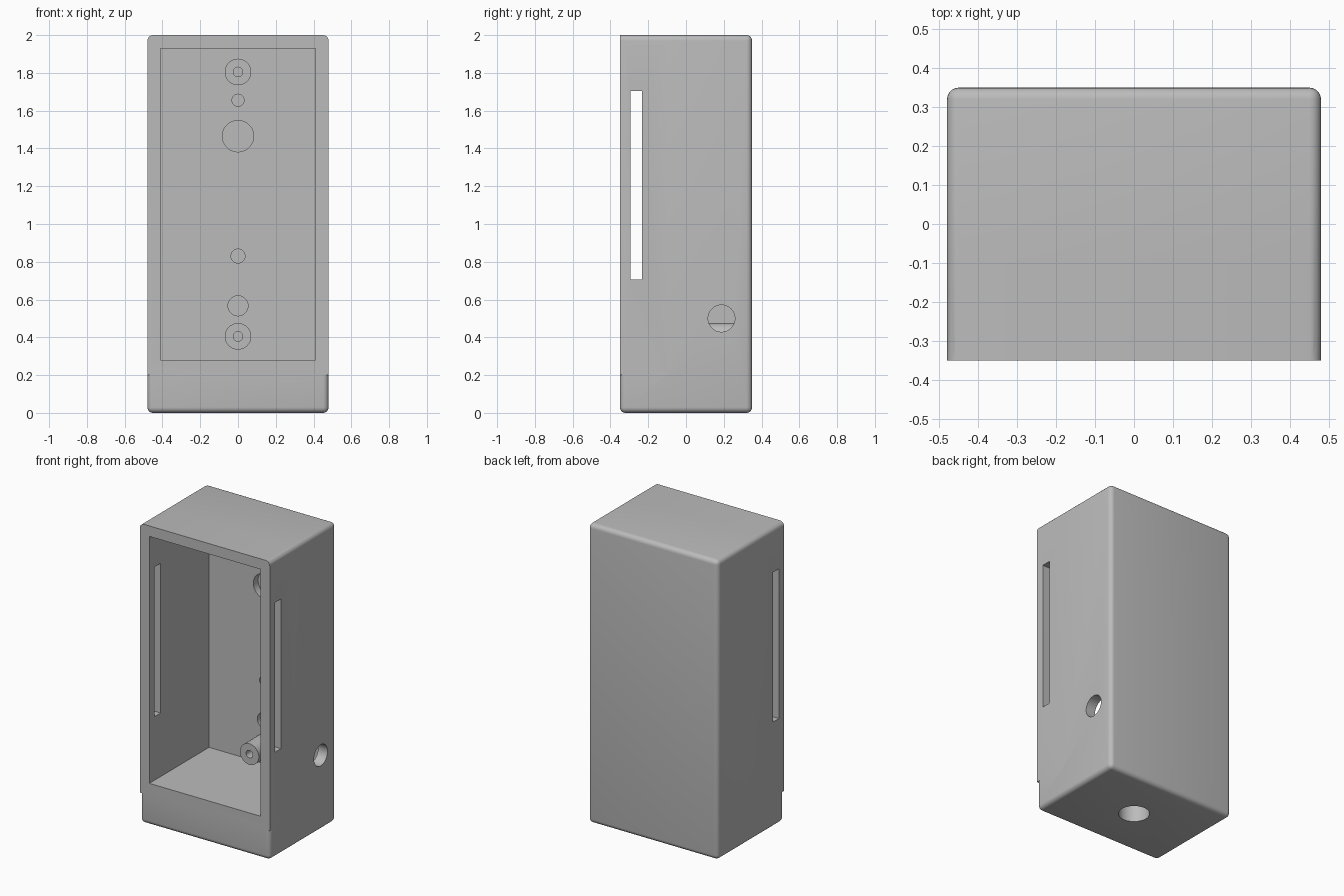
import bpy, bmesh
from mathutils import Matrix, Vector

if "Cube" in bpy.data.objects:
    bpy.data.objects.remove(bpy.data.objects["Cube"], do_unlink=True)

W, D, H = 0.48, 0.35, 2.0      # half width, half depth, height
FILLET = 0.03
BACK = 0.28                    # inner face of the back wall

grey = bpy.data.materials.new("plain_grey")
grey.use_nodes = True
grey.diffuse_color = (0.5, 0.5, 0.5, 1)
grey.node_tree.nodes["Principled BSDF"].inputs["Base Color"].default_value = (0.5, 0.5, 0.5, 1)


def finish(name, bm):
    bmesh.ops.recalc_face_normals(bm, faces=bm.faces)
    mesh = bpy.data.meshes.new(name)
    bm.to_mesh(mesh)
    bm.free()
    mesh.materials.append(grey)
    obj = bpy.data.objects.new(name, mesh)
    bpy.context.collection.objects.link(obj)
    return obj


def box(name, low, high, rounded=None):
    """Box between two corners; rounded(edge) picks the edges to fillet."""
    low, high = Vector(low), Vector(high)
    bm = bmesh.new()
    bmesh.ops.create_cube(bm, size=1)
    for v in bm.verts:
        v.co = (low + high) / 2 + v.co * (high - low)
    if rounded:
        bmesh.ops.bevel(bm, geom=[e for e in bm.edges if rounded(e)], offset=FILLET,
                        segments=5, profile=0.5, affect='EDGES')
    return finish(name, bm)


def rod(name, start, end, radius):
    """Cylinder running from start to end."""
    start, end = Vector(start), Vector(end)
    axis = end - start
    turn = axis.to_track_quat('Z', 'Y').to_matrix().to_4x4()
    bm = bmesh.new()
    bmesh.ops.create_cone(bm, cap_ends=True, segments=48, radius1=radius, radius2=radius,
                          depth=axis.length,
                          matrix=Matrix.Translation((start + end) / 2) @ turn)
    return finish(name, bm)


def combine(target, tool, operation):
    mod = target.modifiers.new(operation.lower(), 'BOOLEAN')
    mod.operation = operation
    mod.solver = 'EXACT'
    mod.object = tool
    bpy.context.view_layer.objects.active = target
    bpy.ops.object.modifier_apply(modifier=mod.name)
    bpy.data.objects.remove(tool, do_unlink=True)


# Filleted block, with a square front rim above the rounded foot
case = box("enclosure", (-W, -D, 0), (W, D, H), lambda e: True)
rim = box("front_rim", (-W, -D, 0.2), (W, -0.1, H),
          lambda e: all(v.co.z > 1.9 for v in e.verts)
          and abs(e.verts[0].co.x - e.verts[1].co.x) < 0.01)
combine(case, rim, 'UNION')

# Open cavity
combine(case, box("cavity", (-0.41, -0.5, 0.28), (0.41, BACK, 1.93)), 'DIFFERENCE')

# Screw posts on the back wall
for z in (0.405, 1.805):
    combine(case, rod("screw_post", (0, 0.12, z), (0, BACK + 0.02, z), 0.07), 'UNION')
    combine(case, rod("screw_hole", (0, 0, z), (0, BACK, z), 0.025), 'DIFFERENCE')

# Round pockets in the back wall
for z, radius in ((1.655, 0.032), (1.465, 0.083), (0.83, 0.037), (0.567, 0.053)):
    combine(case, rod("pocket", (0, 0.2, z), (0, BACK + 0.05, z), radius), 'DIFFERENCE')

# Slots through both side walls
combine(case, box("side_slots", (-0.6, -0.295, 0.705), (0.6, -0.232, 1.705)), 'DIFFERENCE')

# Cable hole in the left wall and mounting socket underneath
combine(case, rod("cable_hole", (0.3, 0.188, 0.5), (0.6, 0.188, 0.5), 0.071), 'DIFFERENCE')
combine(case, rod("mount_socket", (0, 0, -0.1), (0, 0, 0.2), 0.095), 'DIFFERENCE')

# Smooth fillets and bores, crisp corners
bpy.ops.object.select_all(action='DESELECT')
case.select_set(True)
bpy.context.view_layer.objects.active = case
bpy.ops.object.shade_smooth_by_angle(angle=0.6)
